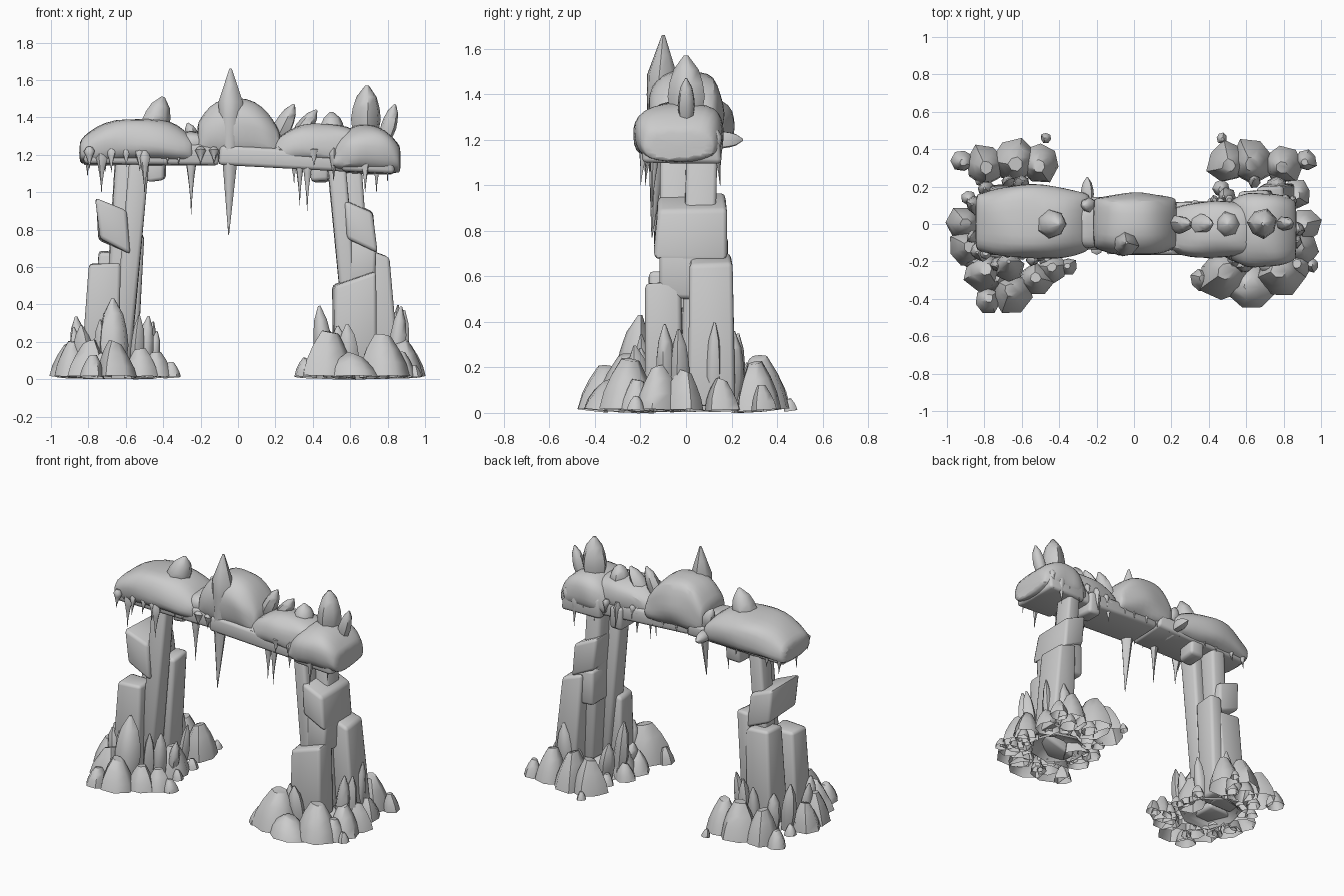
import bpy, bmesh, math, random
from mathutils import Vector, Matrix

rng = random.Random(7)
if "Cube" in bpy.data.objects:
    bpy.data.objects.remove(bpy.data.objects["Cube"])

grey = (0.6, 0.6, 0.6, 1)
stone = bpy.data.materials.new("pale grey stone")
stone.use_nodes = True
stone.diffuse_color = grey
stone.node_tree.nodes["Principled BSDF"].inputs["Base Color"].default_value = grey
built = []


# Outlines giving the radius fraction at each height fraction
def boulder_outline(t):
    return 1 - 0.68 * t ** 1.6


def crystal_outline(t):
    return 0.75 + 0.6 * t if t < 0.5 else 0.12 + 0.9 * math.sqrt(1 - t) * 1.35


def icicle_outline(t):
    return 0.4 if t == 0 else 0.03 + (1 - t) ** 1.6


def great_outline(t):
    return 0.03 + 1.3 * t if t < 0.8 else 0.1 + 4.5 * (1 - t)


def finish(name, bm):
    bmesh.ops.recalc_face_normals(bm, faces=bm.faces)
    mesh = bpy.data.meshes.new(name)
    bm.to_mesh(mesh)
    bm.free()
    mesh.materials.append(stone)
    obj = bpy.data.objects.new(name, mesh)
    bpy.context.collection.objects.link(obj)
    built.append(obj)
    return obj


def skin(bm, rings, open_base=False):
    """Join closed rings of vertices and cap the ends."""
    count = len(rings[0])
    for low, high in zip(rings, rings[1:]):
        for i in range(count):
            j = (i + 1) % count
            bm.faces.new((low[i], low[j], high[j], high[i]))
    if not open_base:
        bm.faces.new(rings[0])
    bm.faces.new(rings[-1])


def spire(name, start, end, radius, outline, steps=5, open_base=False, slant=0):
    """Irregular turned shape from start to end, its upper rings slanted at will."""
    sides = 7
    axis = Vector(end) - Vector(start)
    turn = axis.to_track_quat('Z', 'Y').to_matrix().to_4x4()
    place = Matrix.Translation(start) @ turn
    bm = bmesh.new()
    wobble = [rng.uniform(0.87, 1.13) for side in range(sides)]
    spin = rng.uniform(0, math.pi)
    rings = []
    for step in range(steps + 1):
        t = step / steps
        ring = []
        for i in range(sides):
            angle = spin + math.tau * i / sides
            reach = radius * outline(t) * wobble[i]
            across = reach * math.cos(angle)
            height = axis.length * t + slant * t * across
            ring.append(bm.verts.new(place @ Vector((across, reach * math.sin(angle), height))))
        rings.append(ring)
    skin(bm, rings, open_base)
    finish(name, bm)


def slab(name, start, end, width, depth, taper=1, tilt=0):
    """Worn block from start to end; tilt slopes both ends of an upright one."""
    start, end = Vector(start), Vector(end)
    bm = bmesh.new()
    bmesh.ops.create_cube(bm, size=1)
    along_x = abs(end.x - start.x) > abs(end.z - start.z)
    for vert in bm.verts:
        corner = vert.co.copy()
        if along_x:
            vert.co = start.lerp(end, corner.x + 0.5)
            vert.co += Vector((0, corner.y * depth, corner.z * width))
        else:
            scale = taper if corner.z > 0 else 1
            vert.co = start.lerp(end, corner.z + 0.5)
            vert.co += Vector((corner.x * width * scale, corner.y * depth * scale, corner.x * tilt))
        vert.co += Vector([rng.uniform(-0.01, 0.01) for axis in "xyz"])
    bmesh.ops.bevel(bm, geom=bm.edges[:], offset=0.02, segments=2, affect='EDGES', profile=0.5)
    finish(name, bm)


def crust(name, left, right, centre, width, top, low, lean=0):
    """Lumpy crust from left to right with blunt rounded ends; lean raises one end."""
    sides, steps = 14, 8
    bm = bmesh.new()
    rings = []
    for step in range(steps + 1):
        u = -math.cos(math.pi * step / steps)
        swell = 0.5 + 0.5 * (1 - abs(u) ** 3)
        x = left + (right - left) * (u + 1) / 2
        half = width / 2 * (swell + 1) / 2
        rise = (top - low) * swell + lean * u
        ring = []
        for i in range(sides):
            angle = math.tau * i / sides
            c, s = math.cos(angle), math.sin(angle)
            y = centre + half * math.copysign(abs(c) ** 0.6, c)
            z = low + rise * (0.4 + math.copysign(abs(s) ** 0.8, s) * (0.6 if s > 0 else 0.4))
            ring.append(bm.verts.new((x, y + rng.uniform(-0.015, 0.015), z + rng.uniform(-0.015, 0.015))))
        rings.append(ring)
    skin(bm, rings)
    soften = finish(name, bm).modifiers.new("soften", 'SUBSURF')
    soften.levels = soften.render_levels = 1


# Lintel stones
slab("lintel_left", (-0.82, 0, 1.2), (-0.1, 0, 1.2), 0.1, 0.28)
slab("lintel_right", (-0.1, -0.02, 1.2), (0.83, -0.02, 1.15), 0.1, 0.28)
slab("lintel_end", (0.55, -0.02, 1.17), (0.83, -0.02, 1.16), 0.13, 0.34)

# Crust on top of the lintel
crust("crust_left", -0.85, -0.23, 0.01, 0.4, 1.4, 1.15)
crust("crust_bridge", -0.35, -0.1, 0, 0.26, 1.33, 1.18)
crust("crust_middle", -0.22, 0.23, 0, 0.34, 1.51, 1.17, -0.03)
crust("crust_right", 0.18, 0.7, -0.03, 0.3, 1.37, 1.15)
crust("crust_end", 0.5, 0.87, -0.03, 0.41, 1.36, 1.11)

# Crystals growing from the crust
for foot, tip, height, radius in (
        (0.68, 0.69, 1.57, 0.08), (0.78, 0.84, 1.47, 0.04), (0.5, 0.5, 1.43, 0.07),
        (-0.47, -0.4, 1.51, 0.08), (0.3, 0.42, 1.44, 0.05), (0.2, 0.3, 1.47, 0.05)):
    spire("crust_crystal", (foot, 0, 1.27), (tip, 0, height), radius, crystal_outline)
spire("bridge_crystal", (-0.22, 0.1, 1.25), (-0.27, 0.1, 1.37), 0.04, crystal_outline)
spire("back_crystal", (-0.25, 0.1, 1.2), (-0.25, 0.25, 1.2), 0.04, crystal_outline)
spire("great_crystal", (-0.05, -0.15, 0.77), (-0.04, -0.1, 1.66), 0.07, great_outline, 10)

# Long icicles
for x, y, tip in (
        (-0.25, -0.1, 0.88), (-0.73, -0.15, 1), (-0.5, -0.18, 1), (0.33, -0.15, 0.93),
        (0.37, -0.15, 0.9), (0.68, -0.2, 1), (0.74, 0.15, 1), (0.3, 0.1, 1.05)):
    spire("long_icicle", (x, y * 0.9, 1.23), (x, y, tip), 0.04, icicle_outline)

# Short drips scattered along both rims, stubbier in the middle
for side, rim in ((-1, 0.15), (1, 0.12)):
    for i in range(17):
        x = (i - 8) * 0.1 + rng.uniform(-0.03, 0.03)
        outer = abs(x) > 0.4
        y = side * (rim + 0.03 * outer)
        tip = rng.uniform(1.05, 1.15) if outer else 1.15
        spire("drip", (x, y * 0.85, 1.24), (x, y, tip), rng.uniform(0.03, 0.045), icicle_outline)

# Columns, wedged blocks and corbels shared by both legs
for side, label in ((-1, "left_"), (1, "right_")):
    slab(label + "inner_column", (side * 0.62, -0.05, 0.1), (side * 0.53, -0.04, 1.17), 0.1, 0.13)
    slab(label + "outer_column", (side * 0.68, 0.05, 0.1), (side * 0.6, 0.07, 1.17), 0.1, 0.13)
    slab(label + "corbel", (side * 0.44, 0.06, 1.06), (side * 0.44, 0.06, 1.2), 0.1, 0.14)
    middle = side * 0.66
    slab(label + "upper_block", (middle, 0.02, 0.71), (middle - 0.02, 0.02, 0.93), 0.17, 0.32, 0.95, -0.07)

# Lower blocks of the left leg
slab("left_low_block", (-0.74, -0.08, 0.05), (-0.71, -0.08, 0.62), 0.19, 0.18, 0.85)
slab("left_back_block", (-0.69, 0.12, 0.05), (-0.66, 0.11, 0.68), 0.2, 0.19, 0.85)
slab("left_inner_block", (-0.59, 0.1, 0.05), (-0.55, 0.1, 0.77), 0.09, 0.16)

# Lower blocks of the right leg
slab("right_middle_block", (0.66, 0.03, 0.5), (0.66, 0.03, 0.74), 0.15, 0.29)
slab("right_low_block", (0.62, -0.1, 0.05), (0.62, -0.1, 0.54), 0.23, 0.17, 0.95, 0.07)
slab("right_outer_block", (0.77, 0.11, 0.05), (0.73, 0.11, 0.68), 0.17, 0.2, 0.88, -0.05)


def boulder(x, y, radius, steepness=1.8):
    height = radius * steepness
    lean = 0.25 * height
    centre = math.copysign(0.65, x)
    spire("boulder", (x, y, 0.01), (x + lean * (centre - x), y - lean * y, height),
          radius, boulder_outline, 3, True, rng.uniform(-0.5, 0.5))


# Boulders behind and beside each leg
for side in (-1, 1):
    for x, y, radius in (
            (0.91, 0, 0.09), (0.92, 0.34, 0.06), (0.8, 0.32, 0.11), (0.63, 0.34, 0.12),
            (0.5, 0.33, 0.11), (0.47, 0.46, 0.03), (0.89, -0.13, 0.1), (0.48, 0, 0.1)):
        boulder(side * x, y, radius, 2)
    boulder(side * 0.65, 0, 0.2, 0.5)

# Boulders in front of each leg
for x, y, radius in (
        (-0.66, -0.37, 0.11), (-0.78, -0.41, 0.07), (-0.8, -0.25, 0.11), (-0.52, -0.3, 0.09),
        (-0.43, -0.24, 0.08), (-0.35, -0.23, 0.05), (0.48, -0.27, 0.14), (0.78, -0.26, 0.13),
        (0.36, -0.3, 0.06), (0.88, -0.22, 0.08), (0.95, -0.22, 0.04)):
    boulder(x, y, radius)
boulder(0.63, -0.34, 0.13, 1)
spire("tall_front_rock", (-0.67, -0.25, 0.02), (-0.67, -0.2, 0.43), 0.08, crystal_outline, open_base=True)

# Upright crystals and pebbles ringing the legs
for side in (-1, 1):
    for i in range(11):
        angle = math.tau * i / 11 + rng.uniform(-0.2, 0.2)
        c, s = math.cos(angle), math.sin(angle)
        x, y = side * 0.66 + 0.19 * c, 0.22 * s
        spire("base_crystal", (x, y, 0.02), (x + 0.04 * c, y + 0.02 * s, rng.uniform(0.2, 0.4)),
              rng.uniform(0.035, 0.06), crystal_outline, open_base=True)
        boulder(x + 0.06 * c, y + 0.09 * s, rng.uniform(0.04, 0.08))

for obj in bpy.context.selected_objects:
    obj.select_set(False)
for obj in built:
    obj.select_set(True)
bpy.context.view_layer.objects.active = built[0]
bpy.ops.object.shade_smooth_by_angle(angle=math.radians(55))
